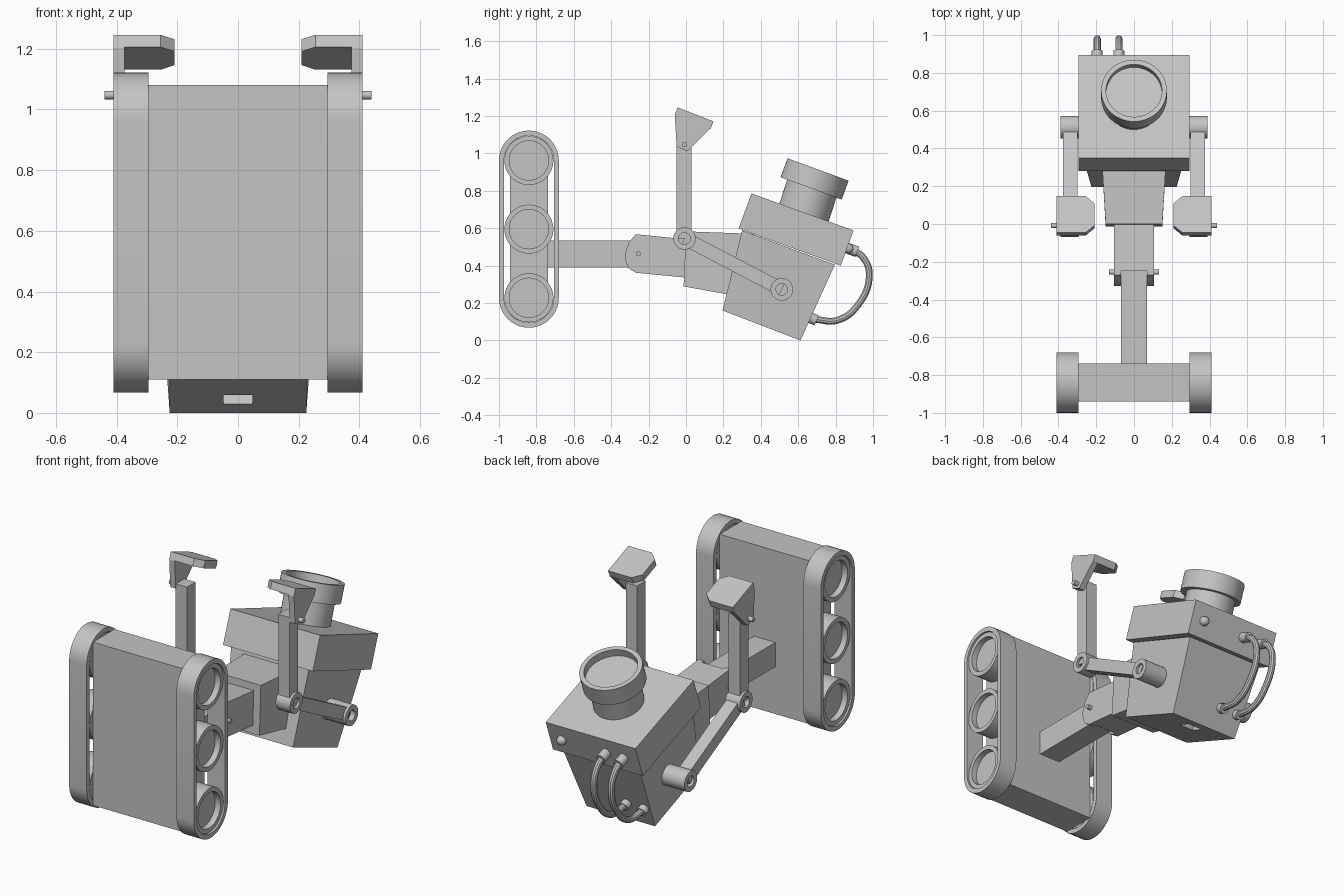
import bpy, bmesh, math
from mathutils import Vector

if "Cube" in bpy.data.objects:
    bpy.data.objects.remove(bpy.data.objects["Cube"])

GREY = bpy.data.materials.new("plain_grey")
GREY.use_nodes = True
GREY.diffuse_color = (0.55, 0.55, 0.55, 1)
GREY.node_tree.nodes["Principled BSDF"].inputs["Base Color"].default_value = GREY.diffuse_color


def finish(name, bm, smooth=False):
    bmesh.ops.recalc_face_normals(bm, faces=bm.faces)
    mesh = bpy.data.meshes.new(name)
    bm.to_mesh(mesh)
    bm.free()
    mesh.materials.append(GREY)
    obj = bpy.data.objects.new(name, mesh)
    bpy.context.collection.objects.link(obj)
    if smooth:
        bpy.ops.object.select_all(action='DESELECT')
        obj.select_set(True)
        bpy.context.view_layer.objects.active = obj
        bpy.ops.object.shade_smooth_by_angle(angle=math.radians(35))
    return obj


def prism(name, outline, x0, x1, widen=None):
    """Extrude a (y, z) outline along x; widen scales x by a rule."""
    bm = bmesh.new()
    ends = [[bm.verts.new((x, y, z)) for y, z in outline] for x in (x0, x1)]
    for end in ends:
        bm.faces.new(end)
    for i in range(len(outline)):
        bm.faces.new((ends[0][i - 1], ends[0][i], ends[1][i], ends[1][i - 1]))
    if widen:
        for v in bm.verts:
            v.co.x *= widen(v.co)
    return finish(name, bm)


def box(name, x0, x1, y0, y1, z0, z1):
    return prism(name, [(y0, z0), (y1, z0), (y1, z1), (y0, z1)], x0, x1)


def lathe(name, profile, centre, axis, segs=40):
    """Spin a (radius, height) profile about an axis through centre."""
    bm = bmesh.new()
    turn = Vector(axis).to_track_quat('Z', 'Y')
    rings = []
    for r, h in profile:
        count = segs if r > 0 else 1
        rings.append([bm.verts.new(turn @ Vector((r * math.cos(a), r * math.sin(a), h)) + Vector(centre))
                      for a in (math.tau * i / segs for i in range(count))])
    for a, b in zip(rings, rings[1:]):
        for i in range(segs):
            corners = [a[i - 1], a[i], b[i], b[i - 1]] if len(a) > 1 and len(b) > 1 else (
                [a[0], b[i], b[i - 1]] if len(a) == 1 else [a[i - 1], a[i], b[0]])
            bm.faces.new(corners)
    return finish(name, bm, True)


def rod(name, r, start, end, segs=24):
    axis = Vector(end) - Vector(start)
    return lathe(name, [(0, 0), (r, 0), (r, axis.length), (0, axis.length)], start, axis, segs)


def cup(name, r, inner, start, end, depth, segs=40):
    """Cylinder with a round recess in its far end."""
    axis = Vector(end) - Vector(start)
    h = axis.length
    return lathe(name, [(0, 0), (r, 0), (r, h), (inner, h), (inner, h - depth), (0, h - depth)],
                 start, axis, segs)


def stadium(r, y, low, high, n=20):
    return [(y + r * math.cos(math.pi * (i / n + k)), c + r * math.sin(math.pi * (i / n + k)))
            for k, c in ((0, high), (1, low)) for i in range(n + 1)]


def belt(name, x0, x1):
    bm = bmesh.new()
    loops = [[bm.verts.new((x, y, z)) for y, z in stadium(r, -0.84, 0.228, 0.962)]
             for x, r in ((x0, 0.16), (x1, 0.16), (x1, 0.133), (x0, 0.133))]
    for k in range(4):
        a, b = loops[k - 1], loops[k]
        for i in range(len(a)):
            bm.faces.new((a[i - 1], a[i], b[i], b[i - 1]))
    return finish(name, bm, True)


def bake(obj):
    """Replace modifiers or curve data by the finished mesh."""
    bpy.context.view_layer.update()
    dg = bpy.context.evaluated_depsgraph_get()
    return bpy.data.meshes.new_from_object(obj.evaluated_get(dg))


# Body plate and neck
box("body", -0.295, 0.295, -0.94, -0.738, 0.11, 1.08)
box("neck_beam", -0.07, 0.07, -0.74, -0.245, 0.39, 0.535)
prism("neck_bracket", [(-0.25, 0.36), (0.01, 0.335), (0.01, 0.54), (-0.25, 0.566)], -0.105, 0.105)
ear = [(-0.25, 0.36), (-0.25, 0.566), (-0.27, 0.567), (-0.305, 0.525), (-0.327, 0.46),
       (-0.322, 0.42), (-0.305, 0.385), (-0.27, 0.362)]
rod("neck_pin", 0.013, (-0.132, -0.255, 0.463), (0.132, -0.255, 0.463))
prism("neck_collar", [(-0.013, 0.289), (0.3, 0.232), (0.36, 0.57), (0.0, 0.583)], -0.15, 0.15,
      lambda c: 1 + 0.4 * max(c.y, 0))

# Head: a tapered lower box with a slot, and a wider upper box
lower = prism("head_lower", [(0.195, 0.16), (0.612, 0.0), (0.796, 0.405), (0.3, 0.588)], -1, 1,
              lambda c: 0.225 if c.z < 0.3 else 0.255)
u, n = Vector((0.934, -0.358)), Vector((0.358, 0.934))
slot_start = Vector((0.195, 0.16)) + u * 0.28
cutter = prism("slot_cutter", [tuple(slot_start + u * a + n * b) for a, b in
                               ((0, -0.05), (0.085, -0.05), (0.085, 0.1), (0, 0.1))], -0.048, 0.048)
cutter.hide_render = True
mod = lower.modifiers.new("slot", 'BOOLEAN')
mod.operation, mod.object, mod.solver = 'DIFFERENCE', cutter, 'EXACT'
slotted = bake(lower)
lower.modifiers.clear()
lower.data = slotted
bpy.data.objects.remove(cutter)
prism("head_upper", [(0.35, 0.786), (0.896, 0.588), (0.827, 0.4), (0.281, 0.598)], -0.295, 0.295)

# Eye on top of the head
rod("eye_stem", 0.14, (0, 0.625, 0.665), (0, 0.675, 0.82), 48)
cup("eye_ring", 0.174, 0.148, (0, 0.669, 0.813), (0, 0.706, 0.914), 0.045, 56)

# Back of the head: knob and two hoses
lathe("head_knob", [(0.027, -0.01), (0.027, 0.012), (0.022, 0.025), (0.012, 0.033), (0, 0.035)],
      (0.21, 0.861, 0.494), (0, 0.94, -0.342), 24)
for tag, x in (("inner", -0.08), ("outer", -0.195)):
    rod(tag + "_hose_top_socket", 0.029, (x, 0.85, 0.498), (x, 0.915, 0.474))
    rod(tag + "_hose_bottom_socket", 0.029, (x, 0.65, 0.128), (x, 0.698, 0.107))
    curve = bpy.data.curves.new(tag + "_hose_path", 'CURVE')
    curve.dimensions = '3D'
    curve.bevel_depth, curve.bevel_resolution, curve.resolution_u = 0.019, 3, 10
    path = [(0.895, 0.481), (0.946, 0.445), (0.98, 0.35), (0.917, 0.187), (0.81, 0.108), (0.685, 0.113)]
    spline = curve.splines.new('BEZIER')
    spline.bezier_points.add(len(path) - 1)
    for p, (y, z) in zip(spline.bezier_points, path):
        p.co = (x, y, z)
        p.handle_left_type = p.handle_right_type = 'AUTO'
    temp = bpy.data.objects.new(tag + "_hose_temp", curve)
    bpy.context.collection.objects.link(temp)
    bm = bmesh.new()
    bm.from_mesh(bake(temp))
    bpy.data.objects.remove(temp)
    finish(tag + "_hose", bm, True)

# Paired parts: tracks, arms and hands
shoulder, elbow = Vector((0.512, 0.273)), Vector((-0.008, 0.545))
side_dir = (shoulder - elbow).orthogonal().normalized() * 0.037
for tag, s in (("left_", 1), ("right_", -1)):
    prism(tag + "neck_ear", ear, s * 0.07, s * 0.105)
    belt(tag + "track_belt", s * 0.295, s * 0.41)
    for label, z in (("bottom", 0.228), ("middle", 0.595), ("top", 0.962)):
        cup(tag + label + "_wheel", 0.131, 0.105, (s * 0.295, -0.84, z), (s * 0.4, -0.84, z), 0.035, 48)

    for label, c, x in (("shoulder", shoulder, 0.22), ("elbow", elbow, 0.295)):
        cup(tag + label, 0.06, 0.031, (s * x, *c), (s * 0.39, *c), 0.03)
    prism(tag + "upper_arm", [tuple(p) for p in (shoulder + side_dir, elbow + side_dir,
                                                 elbow - side_dir, shoulder - side_dir)],
          s * 0.3, s * 0.375)
    box(tag + "forearm", s * 0.3, s * 0.375, -0.05, 0.03, 0.545, 1.065)
    rod(tag + "wrist_pin", 0.014, (s * 0.3, -0.008, 1.047), (s * 0.44, -0.008, 1.047))
    prism(tag + "hand_side", [(-0.045, 1.246), (0.147, 1.171), (0.131, 1.134), (0.008, 1.011),
                              (-0.05, 1.037), (-0.06, 1.203)], s * 0.374, s * 0.41)
    # Hand slab: plan outline with clipped inner corners, tilted back
    bm = bmesh.new()
    plan = [(0.409, 0), (0.255, 0), (0.21, 0.04), (0.21, 0.165), (0.255, 0.206), (0.409, 0.206)]
    face = bm.faces.new([bm.verts.new((s * x, -0.045 + 0.932 * t, 1.246 - 0.364 * t)) for x, t in plan])
    out = bmesh.ops.extrude_face_region(bm, geom=[face], use_keep_orig=True)
    bmesh.ops.translate(bm, vec=(0, -0.0155, -0.04),
                        verts=[g for g in out["geom"] if isinstance(g, bmesh.types.BMVert)])
    finish(tag + "hand_slab", bm)
